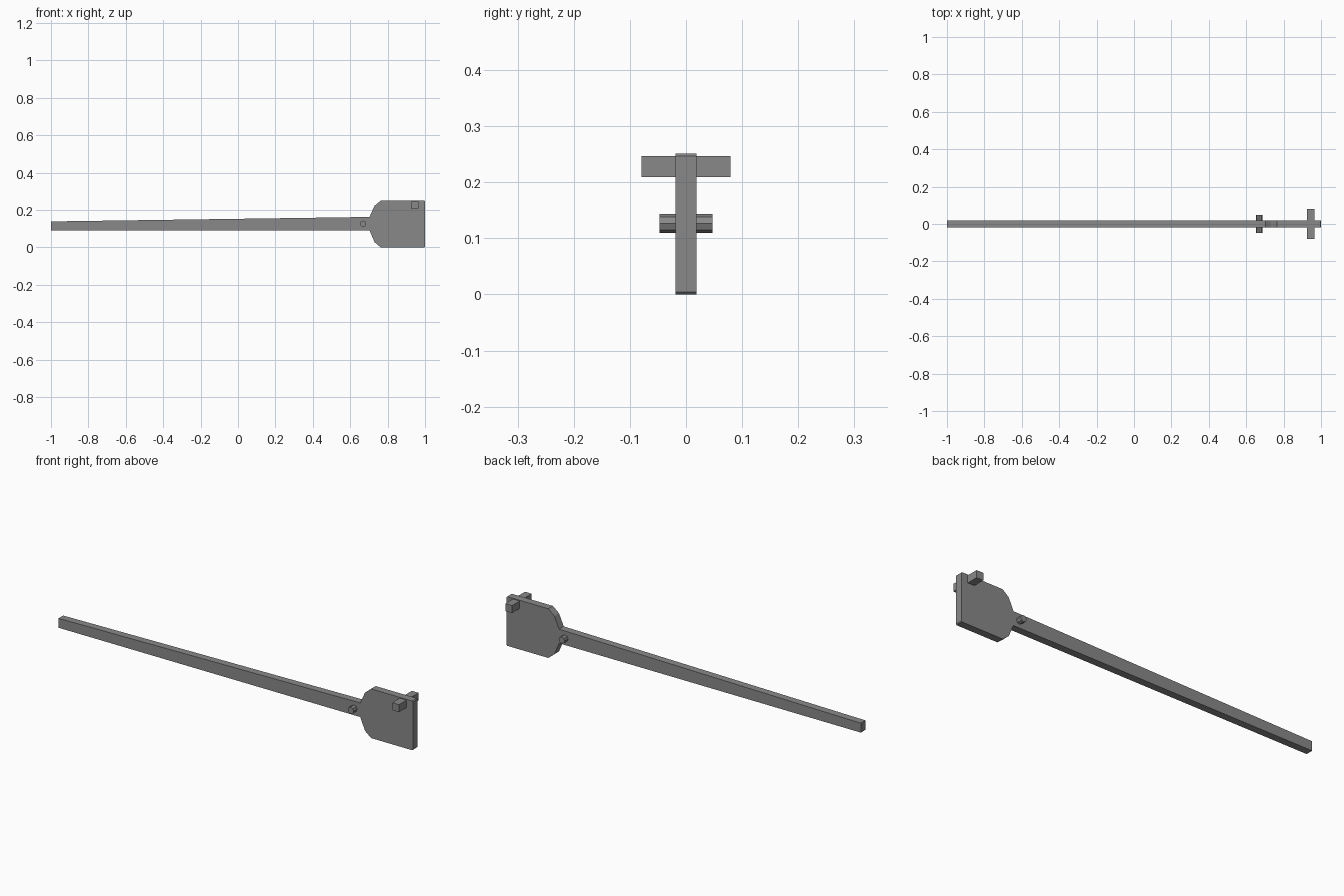
import bpy, bmesh, math

if "Cube" in bpy.data.objects:
    bpy.data.objects.remove(bpy.data.objects["Cube"])

# Dark grey finish shared by every part
dark = bpy.data.materials.new("dark_grey")
dark.diffuse_color = (0.25, 0.25, 0.25, 1)
dark.use_nodes = True
dark.node_tree.nodes["Principled BSDF"].inputs["Base Color"].default_value = dark.diffuse_color


def plate(name, outline, half_depth):
    """Extrude an x/z outline symmetrically along y."""
    bm = bmesh.new()
    face = bm.faces.new([bm.verts.new((x, -half_depth, z)) for x, z in outline])
    ext = bmesh.ops.extrude_face_region(bm, geom=[face])
    verts = [g for g in ext["geom"] if isinstance(g, bmesh.types.BMVert)]
    bmesh.ops.translate(bm, verts=verts, vec=(0, 2 * half_depth, 0))
    bmesh.ops.recalc_face_normals(bm, faces=bm.faces[:])
    mesh = bpy.data.meshes.new(name)
    bm.to_mesh(mesh)
    bm.free()
    mesh.materials.append(dark)
    obj = bpy.data.objects.new(name, mesh)
    bpy.context.collection.objects.link(obj)
    return obj


# Tapered arm flowing into the wide paddle end
plate("arm_with_paddle", [
    (-1.0, 0.091), (0.703, 0.091), (0.73, 0.028), (0.764, 0.0),
    (0.996, 0.0), (1.0, 0.004), (1.0, 0.247), (0.996, 0.251),
    (0.764, 0.251), (0.73, 0.223), (0.703, 0.163), (-1.0, 0.139),
], 0.0187)

# Square crossbar near the top of the paddle
plate("crossbar", [(0.926, 0.209), (0.964, 0.209), (0.964, 0.247), (0.926, 0.247)], 0.079)

# Eight-sided pivot pin
pin = [(0.669 + 0.0168 * math.cos(i * math.pi / 4),
        0.1265 + 0.0168 * math.sin(i * math.pi / 4)) for i in range(8)]
plate("pivot_pin", pin, 0.047)
